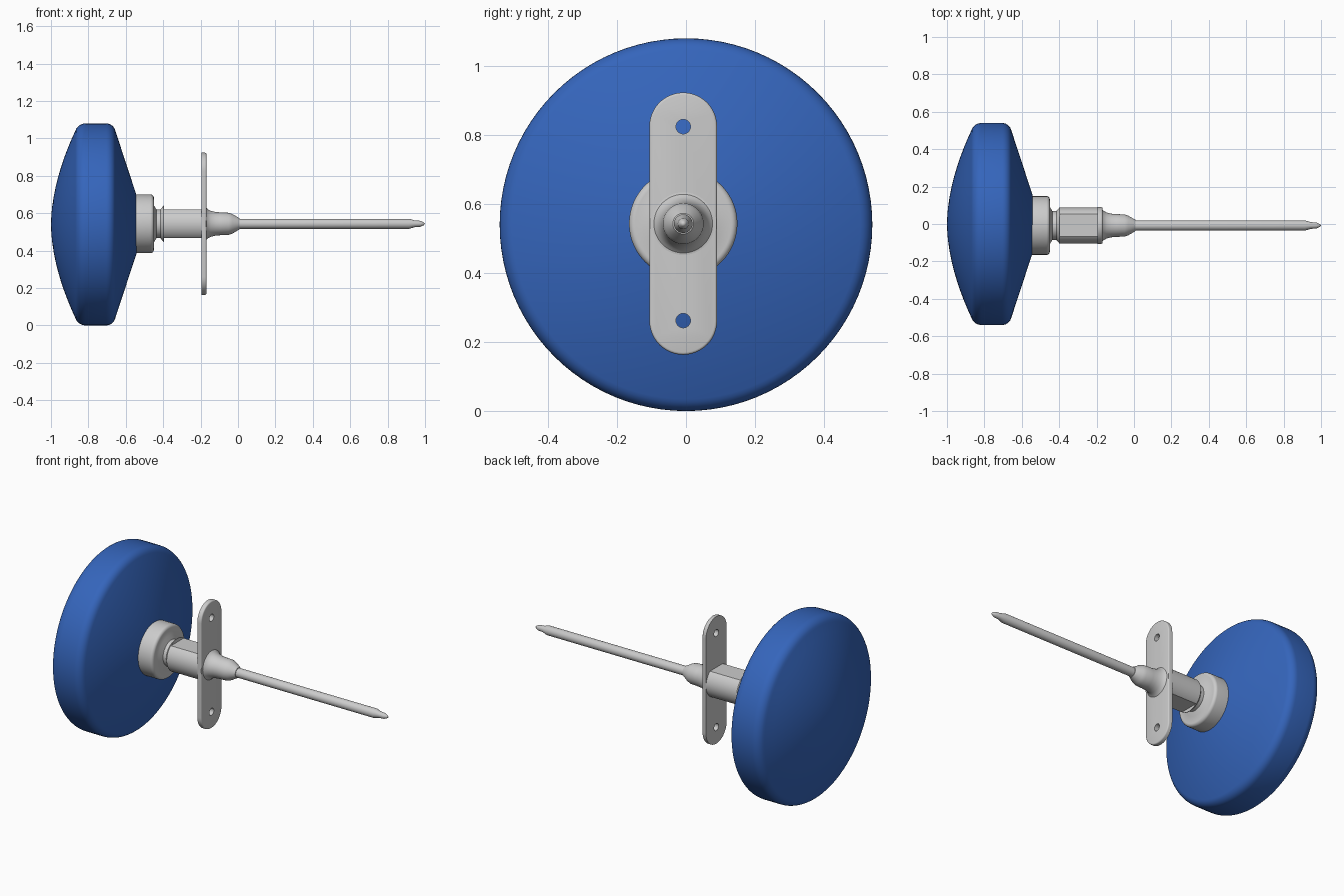
import bpy, bmesh, math
from mathutils import Matrix, Vector

if "Cube" in bpy.data.objects:
    bpy.data.objects.remove(bpy.data.objects["Cube"])

CY, CZ = -0.008, 0.543      # shared axis of the metal parts


def finish(name, bm, angle=35, material=None):
    bmesh.ops.remove_doubles(bm, verts=bm.verts, dist=1e-5)
    bmesh.ops.recalc_face_normals(bm, faces=bm.faces)
    me = bpy.data.meshes.new(name)
    bm.to_mesh(me)
    bm.free()
    ob = bpy.data.objects.new(name, me)
    bpy.context.collection.objects.link(ob)
    if material:
        me.materials.append(material)
    smooth(ob, angle)
    return ob


def smooth(ob, angle=35):
    bpy.ops.object.select_all(action='DESELECT')
    bpy.context.view_layer.objects.active = ob
    ob.select_set(True)
    bpy.ops.object.shade_smooth_by_angle(angle=math.radians(angle))


def lathe(name, profile, y=CY, z=CZ, steps=64, angle=35, material=None):
    """Spin (x, radius) points around the x axis."""
    bm = bmesh.new()
    vs = [bm.verts.new((x, 0, r)) for x, r in profile]
    es = [bm.edges.new(p) for p in zip(vs, vs[1:])]
    bmesh.ops.spin(bm, geom=vs + es, cent=(0, 0, 0), axis=(1, 0, 0),
                   angle=math.tau, steps=steps, use_merge=True)
    bmesh.ops.translate(bm, verts=bm.verts, vec=(0, y, z))
    return finish(name, bm, angle, material)


def arc(cx, cr, rad, a0, a1, n=6):
    return [(cx + rad * math.cos(math.radians(a0 + (a1 - a0) * i / n)),
             cr + rad * math.sin(math.radians(a0 + (a1 - a0) * i / n))) for i in range(n + 1)]


def cut(ob, cutters, angle=35):
    for c in cutters:
        c.hide_render = True
        m = ob.modifiers.new("cut", 'BOOLEAN')
        m.operation, m.solver, m.object = 'DIFFERENCE', 'EXACT', c
        smooth(ob, angle)
        bpy.ops.object.modifier_apply(modifier=m.name)
        bpy.data.objects.remove(c)
    smooth(ob, angle)


blue = bpy.data.materials.new("blue_plastic")
blue.diffuse_color = (0.035, 0.13, 0.5, 1)
blue.use_nodes = True
blue.node_tree.nodes["Principled BSDF"].inputs["Base Color"].default_value = blue.diffuse_color

# domed knob with a rounded rim and a conical back
dome = [(-1 + 0.13 * (i / 10 * 0.5 / 0.5) ** 1.8, 0.05 * i) for i in range(11)]
knob = dome + arc(-0.815, 0.482, 0.058, 150, 90) + arc(-0.705, 0.49, 0.05, 90, 18) + \
    [(-0.543, 0.157), (-0.543, 0)]
lathe("knob", knob, y=0, z=0.54, steps=96, material=blue)

# collar behind the knob
lathe("collar", [(-0.545, 0), (-0.545, 0.157)] + arc(-0.468, 0.139, 0.018, 90, 0) +
      [(-0.45, 0.1)] + [(-0.435, 0.075), (-0.435, 0)])

# bearing barrel with chamfered end and two milled flats
barrel = lathe("barrel", [(-0.46, 0), (-0.46, 0.077), (-0.415, 0.077), (-0.398, 0.097),
                          (-0.18, 0.097), (-0.18, 0)])
flats = []
for s in (1, -1):
    bm = bmesh.new()
    bmesh.ops.create_cube(bm, size=1, matrix=Matrix.Translation((-0.245, CY, CZ + s * 0.126))
                          @ Matrix.Diagonal((0.3, 0.4, 0.1, 1)))
    flats.append(finish("flat_cutter", bm))
cut(barrel, flats)

# mounting plate: extruded stadium with softened front rim
R, H = 0.098, 0.282
bm = bmesh.new()
outline = [Vector((-0.195, CY + R * math.cos(a), CZ + R * math.sin(a) + s * H))
           for s, o in ((1, 0), (-1, math.pi))
           for a in (o + math.pi * i / 24 for i in range(25))]
face = bm.faces.new([bm.verts.new(p) for p in outline])
new = bmesh.ops.extrude_face_region(bm, geom=[face])
bmesh.ops.translate(bm, verts=[g for g in new["geom"] if isinstance(g, bmesh.types.BMVert)],
                    vec=(0.026, 0, 0))
rim = [e for e in bm.edges if all(v.co.x > -0.18 for v in e.verts)]
bmesh.ops.bevel(bm, geom=rim, offset=0.007, segments=3, profile=0.5, affect='EDGES')
plate = finish("mounting_plate", bm)
cut(plate, [lathe("hole_cutter", [(-0.3, 0), (-0.3, 0.021), (-0.1, 0.021), (-0.1, 0)],
                  z=CZ + s * 0.281, steps=24) for s in (1, -1)])

# flared nose in front of the plate
lathe("nose", [(-0.18, 0), (-0.18, 0.097), (-0.17, 0.097), (-0.168, 0.085), (-0.16, 0.077),
               (-0.145, 0.069), (-0.12, 0.063), (-0.095, 0.061), (-0.05, 0.059), (-0.03, 0.052),
               (0.008, 0.03), (0.012, 0)])

# spindle with stepped tip
lathe("spindle", [(-0.02, 0), (-0.02, 0.027), (0.915, 0.027), (0.945, 0.018), (0.975, 0.016),
                  (0.993, 0.008), (1.0, 0)], steps=32, angle=25)
